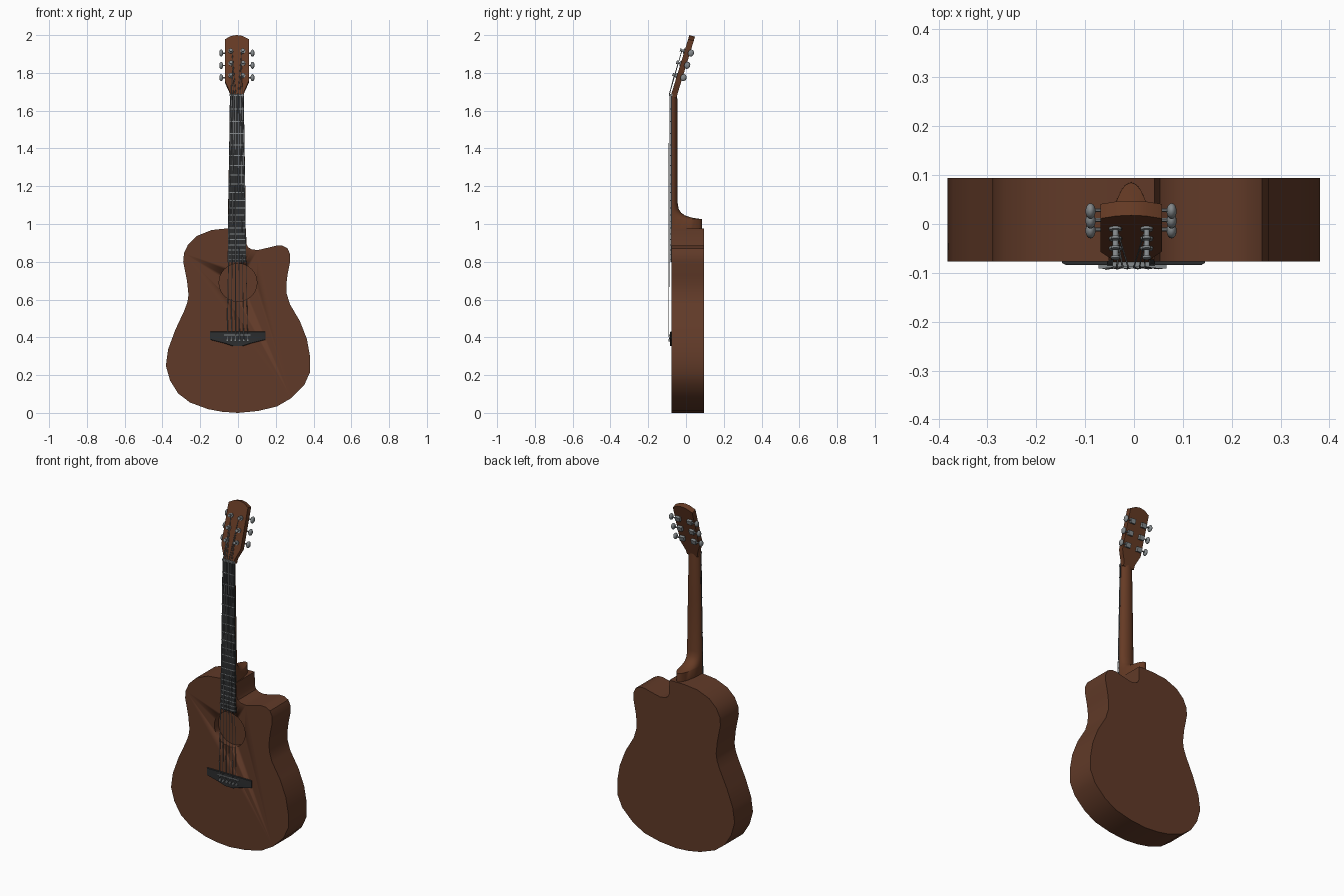
import bpy, bmesh, math
from mathutils import Matrix, Vector

if "Cube" in bpy.data.objects:
    bpy.data.objects.remove(bpy.data.objects["Cube"])

CX = -0.006                      # neck centre line
TILT = math.radians(17)          # headstock lean
HEAD = Matrix.Translation((CX, -0.08, 1.68)) @ Matrix.Rotation(-TILT, 4, 'X')
I4 = Matrix.Identity(4)


def material(name, rgb):
    m = bpy.data.materials.new(name)
    m.diffuse_color = (*rgb, 1)
    m.use_nodes = True
    m.node_tree.nodes["Principled BSDF"].inputs["Base Color"].default_value = m.diffuse_color
    return m


BODY = material("body brown wood", (0.118, 0.042, 0.021))
NECK = material("neck brown wood", (0.132, 0.043, 0.018))
DARK = material("dark fretboard", (0.026, 0.028, 0.030))
METAL = material("grey metal", (0.23, 0.25, 0.26))
STRING = material("string steel", (0.30, 0.31, 0.32))


def finish(bm, name, mat, matrix=I4, angle=32):
    bmesh.ops.transform(bm, matrix=matrix, verts=bm.verts)
    bmesh.ops.recalc_face_normals(bm, faces=bm.faces)
    me = bpy.data.meshes.new(name)
    bm.to_mesh(me)
    bm.free()
    for p in me.polygons:
        p.use_smooth = True
    me.set_sharp_from_angle(angle=math.radians(angle))
    me.materials.append(mat)
    ob = bpy.data.objects.new(name, me)
    bpy.context.collection.objects.link(ob)
    return ob


def loft(bm, rings):
    vs = [[bm.verts.new(p) for p in r] for r in rings]
    n = len(vs[0])
    for a, b in zip(vs, vs[1:]):
        for i in range(n):
            bm.faces.new((a[i], a[(i + 1) % n], b[(i + 1) % n], b[i]))
    bm.faces.new(vs[0])
    bm.faces.new(vs[-1][::-1])


def prism(name, pts, y0, y1, mat, matrix=I4, angle=32):
    bm = bmesh.new()
    loft(bm, [[(x, y, z) for x, z in pts] for y in (y0, y1)])
    return finish(bm, name, mat, matrix, angle)


def add_box(bm, c, s):
    bmesh.ops.create_cube(bm, size=1, matrix=Matrix.Translation(c) @ Matrix.Diagonal((*s, 1)))


def add_rod(bm, a, b, r, seg=12):
    a, b = Vector(a), Vector(b)
    rot = (b - a).to_track_quat('Z', 'Y').to_matrix().to_4x4()
    bmesh.ops.create_cone(bm, cap_ends=True, segments=seg, radius1=r, radius2=r,
                          depth=(b - a).length, matrix=Matrix.Translation((a + b) / 2) @ rot)


# body with single cutaway
outline = [(0, 0), (-.085, .006), (-.159, .02), (-.254, .055), (-.317, .103), (-.36, .172),
           (-.382, .25), (-.37, .336), (-.333, .437), (-.285, .54), (-.268, .585), (-.262, .625),
           (-.27, .70), (-.29, .80), (-.286, .845), (-.264, .892), (-.217, .937), (-.14, .968),
           (-.053, .977), (.042, .977), (.045, .895), (.053, .877), (.072, .866), (.105, .862),
           (.17, .877), (.205, .886), (.235, .885), (.262, .871), (.276, .84), (.276, .80),
           (.262, .73), (.256, .68), (.258, .63), (.275, .575), (.328, .485), (.365, .39),
           (.381, .30), (.381, .215), (.35, .146), (.28, .077), (.206, .034), (.105, .01)]
body = prism("body", outline, -0.077, 0.094, BODY)

# sound hole recess
ring = [(0.1 * math.cos(t * math.tau / 40), 0.69 + 0.1 * math.sin(t * math.tau / 40)) for t in range(40)]
cutter = prism("sound_hole_cutter", ring, -0.12, -0.04, BODY)
cutter.hide_render = True
mod = body.modifiers.new("sound_hole", 'BOOLEAN')
mod.operation, mod.object, mod.solver = 'DIFFERENCE', cutter, 'EXACT'
bpy.context.view_layer.objects.active = body
bpy.ops.object.modifier_apply(modifier=mod.name)
bpy.data.objects.remove(cutter)

# neck with curved heel: (z, half width, back y)
sections = [(.96, .046, .086), (1.026, .046, .085), (1.029, .046, .06), (1.034, .046, .03),
            (1.045, .046, -.005), (1.06, .046, -.026), (1.08, .046, -.039), (1.11, .046, -.044),
            (1.4, .041, -.045), (1.66, .036, -.046), (1.69, .036, -.048)]
bm = bmesh.new()
loft(bm, [[(CX + w * math.cos(k * math.pi / 14), -.074 + (yb + .074) * math.sin(k * math.pi / 14), z)
           for k in range(15)] for z, w, yb in sections])
finish(bm, "neck", NECK, angle=50)

# fretboard
Z0, Z1 = 0.80, 1.68


def half_width(z):
    return 0.049 + (0.037 - 0.049) * (z - Z0) / (Z1 - Z0)


prism("fretboard", [(CX + s * half_width(z), z) for z, s in ((Z0, -1), (Z0, 1), (Z1, 1), (Z1, -1))],
      -0.083, -0.073, DARK)

# frets, nut and saddle
bm = bmesh.new()
for n in range(1, 21):
    z = Z1 - 1.265 * (1 - 2 ** (-n / 12))
    add_box(bm, (CX, -0.0835, z), (2 * half_width(z), 0.004, 0.005))
finish(bm, "frets", METAL)
bm = bmesh.new()
add_box(bm, (CX, -0.08, 1.682), (0.076, 0.015, 0.01))
finish(bm, "nut", METAL)
bm = bmesh.new()
add_box(bm, (-0.003, -0.086, 0.412), (0.14, 0.011, 0.007))
finish(bm, "saddle", METAL)

# bridge with tapered front
shape = [(-.147, .43), (.145, .43), (.145, .387), (.07, .368), (.025, .353), (-.027, .353), (-.072, .368), (-.147, .387)]
bm = bmesh.new()
loft(bm, [[(x * k, y, .395 + (z - .395) * k) for x, z in shape]
          for y, k in ((-.076, 1), (-.08, 1), (-.084, .95))])
finish(bm, "bridge", DARK)

# headstock
side = [(.036, -.004), (.037, .02), (.05, .05), (.063, .08), (.063, .312), (.03, .33)]
prism("headstock", side + [(0, .335)] + [(-x, z) for x, z in reversed(side)], 0, 0.031, NECK, HEAD)

# tuners: post, washer, gear box, shaft and button
ROWS = (0.11, 0.178, 0.246)
bm = bmesh.new()
for s in (-1, 1):
    for v in ROWS:
        x = s * 0.032
        add_rod(bm, (x, -.024, v), (x, .032, v), 0.006)
        add_rod(bm, (x, -.005, v), (x, .002, v), 0.013, 16)
        add_rod(bm, (x, -.024, v), (x, -.019, v), 0.009)
        add_box(bm, (s * .038, .038, v), (.03, .016, .026))
        add_rod(bm, (s * .045, .038, v), (s * .08, .038, v), 0.004, 8)
        bmesh.ops.create_uvsphere(bm, u_segments=14, v_segments=8, radius=1,
                                  matrix=Matrix.Translation((s * .083, .036, v)) @
                                  Matrix.Diagonal((.0105, .016, .019, 1)))
finish(bm, "tuners", METAL, HEAD, 40)

# strings and bridge pins
pins = bmesh.new()
for i in range(6):
    t = i / 2.5 - 1
    s = -1 if i < 3 else 1
    row = ROWS[i if i < 3 else 5 - i]
    xb, xn = -0.003 + 0.054 * t, CX + 0.029 * t
    path = [Vector((xb, -.085, .385)), Vector((xb, -.0915, .412)), Vector((xn, -.0885, 1.684)),
            HEAD @ Vector((s * .026, -.014, row))]
    bm = bmesh.new()
    for a, b in zip(path, path[1:]):
        add_rod(bm, a, b, 0.0024 - 0.0002 * i, 6)
    finish(bm, f"string_{i + 1}", STRING, angle=70)
    add_rod(pins, (xb, -.082, .384), (xb, -.092, .384), 0.007)
finish(pins, "bridge_pins", METAL)
